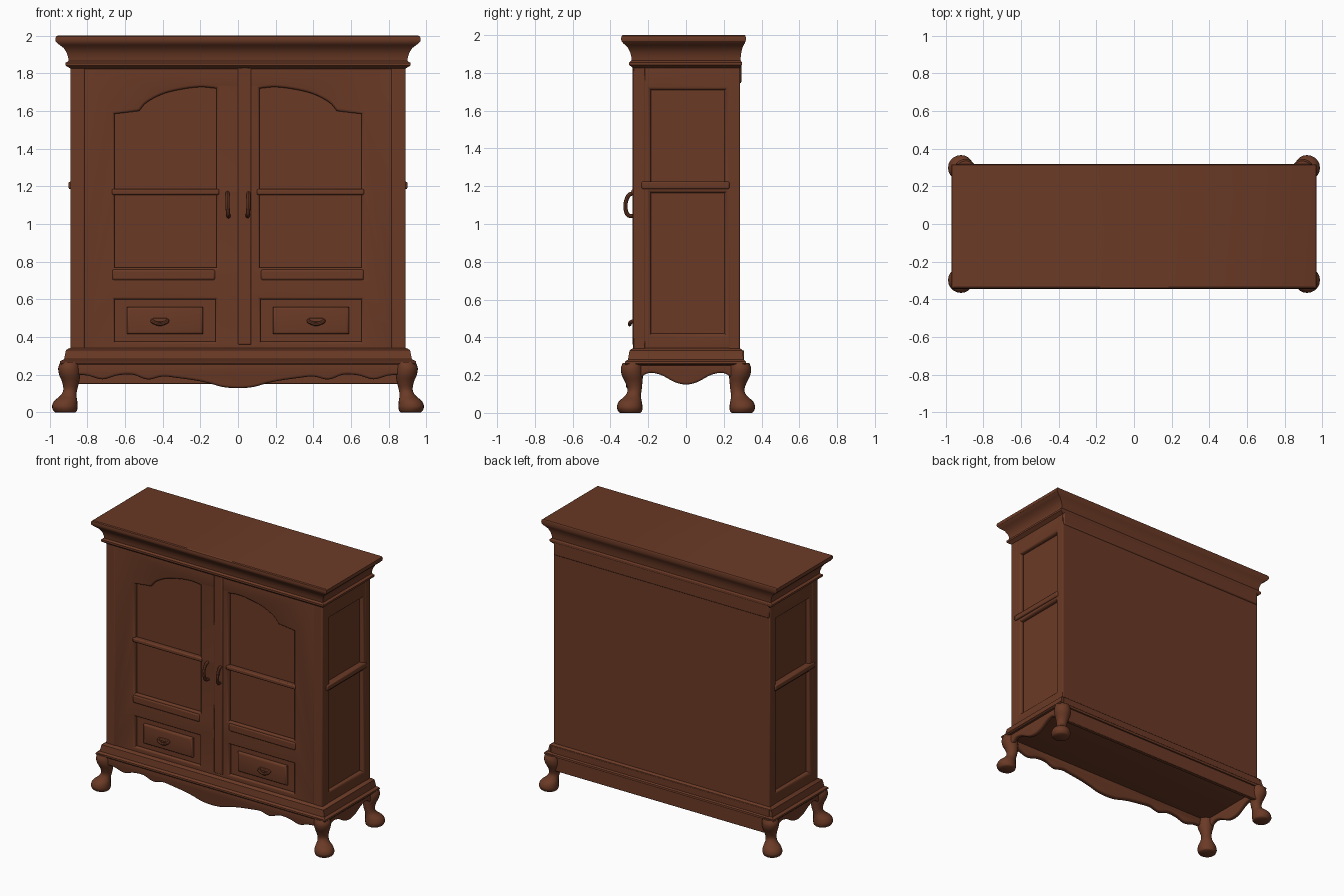
import bpy, bmesh, math
from mathutils import Vector

if "Cube" in bpy.data.objects:
    bpy.data.objects.remove(bpy.data.objects["Cube"])

wood = bpy.data.materials.new("reddish brown wood")
wood.diffuse_color = (0.145, 0.042, 0.019, 1)
wood.use_nodes = True
wood.node_tree.nodes["Principled BSDF"].inputs["Base Color"].default_value = wood.diffuse_color


def finish(name, bm, bevel=0.0, angle=40):
    """Turn a bmesh into a named, coloured, smooth-shaded object."""
    bmesh.ops.remove_doubles(bm, verts=bm.verts, dist=1e-5)
    bmesh.ops.recalc_face_normals(bm, faces=bm.faces)
    me = bpy.data.meshes.new(name)
    bm.to_mesh(me)
    bm.free()
    ob = bpy.data.objects.new(name, me)
    bpy.context.collection.objects.link(ob)
    me.materials.clear()
    me.materials.append(wood)
    for f in me.polygons:
        f.material_index = 0
    if bevel:
        m = ob.modifiers.new("soft edges", 'BEVEL')
        m.width, m.segments = bevel, 2
    bpy.ops.object.select_all(action='DESELECT')
    ob.select_set(True)
    bpy.context.view_layer.objects.active = ob
    bpy.ops.object.shade_smooth_by_angle(angle=math.radians(angle))
    return ob


def box(name, x0, x1, y0, y1, z0, z1, bevel=0.0):
    bm = bmesh.new()
    bmesh.ops.create_cube(bm, size=1)
    for v in bm.verts:
        v.co = ((x0 + x1) / 2 + v.co.x * (x1 - x0), (y0 + y1) / 2 + v.co.y * (y1 - y0),
                (z0 + z1) / 2 + v.co.z * (z1 - z0))
    return finish(name, bm, bevel)


def loft(name, rings, angle=40):
    """Skin a stack of equal-sized rings and cap both ends."""
    bm = bmesh.new()
    vr = [[bm.verts.new(p) for p in r] for r in rings]
    n = len(vr[0])
    for a, b in zip(vr, vr[1:]):
        for i in range(n):
            bm.faces.new((a[i], a[(i + 1) % n], b[(i + 1) % n], b[i]))
    bm.faces.new(vr[0])
    bm.faces.new(vr[-1])
    return finish(name, bm, 0, angle)


def smooth(pts, steps=6):
    """Catmull-Rom curve through points of any dimension."""
    p = [Vector(q) for q in pts]
    p = [2 * p[0] - p[1]] + p + [2 * p[-1] - p[-2]]
    out = []
    for a, b, c, d in zip(p, p[1:], p[2:], p[3:]):
        for k in range(steps):
            t = k / steps
            out.append(0.5 * (2 * b + (c - a) * t + (2 * a - 5 * b + 4 * c - d) * t * t
                              + (3 * b - a - 3 * c + d) * t ** 3))
    return out + [p[-2]]


def curve_mesh(name, cu, loc=(0, 0, 0), rot=(0, 0, 0)):
    tmp = bpy.data.objects.new(name + "_curve", cu)
    bpy.context.collection.objects.link(tmp)
    me = bpy.data.meshes.new_from_object(tmp.evaluated_get(bpy.context.evaluated_depsgraph_get()))
    bpy.data.objects.remove(tmp)
    bm = bmesh.new()
    bm.from_mesh(me)
    ob = finish(name, bm)
    ob.location, ob.rotation_euler = loc, rot
    return ob


def add_spline(cu, pts, cyclic):
    s = cu.splines.new('POLY')
    s.points.add(len(pts) - 1)
    for sp, p in zip(s.points, pts):
        sp.co = (p[0], p[1], p[2] if len(p) > 2 else 0, 1)
    s.use_cyclic_u = cyclic


def plate(name, loops, depth, bevel, loc, rot):
    """Flat plate with holes and rounded edges, cut from 2D outlines."""
    cu = bpy.data.curves.new(name, 'CURVE')
    cu.dimensions, cu.fill_mode = '2D', 'BOTH'
    cu.extrude, cu.bevel_depth, cu.bevel_resolution, cu.offset = depth / 2 - bevel, bevel, 2, -bevel
    for pts in loops:
        add_spline(cu, pts, True)
    return curve_mesh(name, cu, loc, rot)


def rod(name, pts, r):
    cu = bpy.data.curves.new(name, 'CURVE')
    cu.dimensions, cu.bevel_depth, cu.bevel_resolution, cu.use_fill_caps = '3D', r, 2, True
    add_spline(cu, smooth(pts), False)
    return curve_mesh(name, cu)


def rect(x0, x1, z0, z1):
    return [(x0, z0), (x1, z0), (x1, z1), (x0, z1)]


def moulding(name, profile, back):
    """Rectangular moulding around the body; profile is (offset, z)."""
    loft(name, [[(sx * (0.89 + o), (0.285 + o * back) if sy > 0 else (-0.28 - o * 0.8), z)
                 for sx, sy in ((-1, -1), (1, -1), (1, 1), (-1, 1))] for o, z in profile], 30)


FRONT, SIDE = (math.pi / 2, 0, 0), (math.pi / 2, 0, math.pi / 2)

# Body core and corner posts
box("cabinet_core", -0.855, 0.855, -0.252, 0.285, 0.26, 1.9)
for s in (-1, 1):
    for y0, y1 in ((-0.28, -0.215), (0.225, 0.285)):
        box("corner_post", *sorted((s * 0.815, s * 0.89)), y0, y1, 0.3, 1.88, 0.006)

# Front door frame with arched and rectangular openings
arch = smooth([(0.525, 1.6), (0.485, 1.645), (0.4, 1.69), (0.3, 1.715), (0.2, 1.727), (0.115, 1.72)])
upper = [(0.115, 1.185), (0.655, 1.185), (0.655, 1.585)] + [tuple(p) for p in arch]
holes = [upper, rect(0.115, 0.655, 0.77, 1.155), rect(0.12, 0.655, 0.375, 0.6)]
holes += [[(-x, z) for x, z in reversed(h)] for h in holes]
plate("door_frame", [rect(-0.88, 0.88, 0.3, 1.86)] + holes, 0.034, 0.014, (0, -0.261, 0), FRONT)

# Door meeting strip, rails, drawer fronts and handles
box("door_meeting_strip", 0.0, 0.07, -0.284, -0.25, 0.36, 1.83, 0.005)
for s in (-1, 1):
    box("door_middle_rail", *sorted((s * 0.1, s * 0.67)), -0.288, -0.25, 1.155, 1.185, 0.008)
    box("door_lower_rail", *sorted((s * 0.12, s * 0.67)), -0.284, -0.25, 0.70, 0.76, 0.012)
    x0, x1 = sorted((s * 0.185, s * 0.59))
    plate("drawer_front", [rect(x0, x1, 0.415, 0.56)], 0.034, 0.014, (0, -0.259, 0), FRONT)
    h = s * 0.056
    rod("door_handle", [(h, -0.275, 1.165), (h, -0.305, 1.15), (h, -0.321, 1.1),
                        (h - s * 0.004, -0.31, 1.05), (h - s * 0.006, -0.275, 1.04)], 0.011)
    d = s * 0.415
    rod("drawer_pull", [(d - 0.04, -0.265, 0.49), (d - 0.036, -0.293, 0.48), (d, -0.298, 0.468),
                        (d + 0.036, -0.293, 0.48), (d + 0.04, -0.265, 0.49)], 0.01)
    box("drawer_pull_plate", d - 0.04, d + 0.04, -0.284, -0.26, 0.48, 0.5, 0.004)

# Side frames with two recessed panels and a rail
for s in (-1, 1):
    plate("side_frame", [rect(-0.27, 0.28, 0.3, 1.86), rect(-0.185, 0.205, 0.42, 1.165),
                         rect(-0.185, 0.205, 1.225, 1.71)], 0.045, 0.02, (s * 0.866, 0, 0), SIDE)
    box("side_rail", *sorted((s * 0.85, s * 0.9)), -0.235, 0.23, 1.185, 1.225, 0.008)

# Cornice and frieze strip on the back
moulding("cornice", [(-0.01, 1.82), (0.012, 1.833), (0.026, 1.842), (0.026, 1.856), (0.01, 1.866),
                     (0.012, 1.885), (0.02, 1.91), (0.036, 1.935), (0.056, 1.95), (0.066, 1.957),
                     (0.078, 1.97), (0.08, 1.982), (0.077, 1.995), (0.068, 2.0)], 0.4)
box("back_frieze", -0.885, 0.885, 0.25, 0.293, 1.745, 1.85, 0.008)

# Base moulding, its underside is the cabinet floor
moulding("base_moulding", [(-0.01, 0.345), (0.012, 0.338), (0.024, 0.33), (0.03, 0.3), (0.034, 0.282),
                           (0.054, 0.272), (0.056, 0.262), (0.05, 0.255), (0.03, 0.25)], 0.6)

# Scalloped front apron
half = [(0, 0.128), (0.08, 0.134), (0.15, 0.153), (0.22, 0.168), (0.32, 0.182), (0.4, 0.19), (0.48, 0.174),
        (0.56, 0.2), (0.64, 0.196), (0.72, 0.175), (0.8, 0.195), (0.88, 0.2)]
edge = smooth([(-x, z) for x, z in reversed(half[1:])] + half, 5)
plate("front_apron", [[tuple(p) for p in edge] + [(0.88, 0.27), (-0.88, 0.27)]],
      0.04, 0.014, (0, -0.298, 0), FRONT)

# Side aprons and straight back board
edge = smooth([(-0.27, 0.165), (-0.23, 0.195), (-0.19, 0.212), (-0.13, 0.2), (-0.06, 0.163), (0, 0.15),
               (0.06, 0.163), (0.13, 0.2), (0.19, 0.212), (0.23, 0.195), (0.27, 0.165)], 5)
for s in (-1, 1):
    plate("side_apron", [[tuple(p) for p in edge] + [(0.27, 0.27), (-0.27, 0.27)]],
          0.036, 0.012, (s * 0.908, 0, 0), SIDE)
box("back_board", -0.9, 0.9, 0.28, 0.308, 0.15, 0.33, 0.004)

# Cabriole legs: (z, centre x, centre y, radius)
leg = smooth([(0.265, 0.893, 0.283, 0.052), (0.235, 0.897, 0.287, 0.058), (0.2, 0.894, 0.284, 0.056),
              (0.16, 0.889, 0.276, 0.045), (0.12, 0.891, 0.272, 0.037), (0.09, 0.9, 0.281, 0.042),
              (0.06, 0.915, 0.295, 0.061), (0.03, 0.92, 0.298, 0.068), (0.008, 0.918, 0.296, 0.062),
              (0.0, 0.917, 0.295, 0.054)], 4)
for sx in (-1, 1):
    for sy in (-1, 1):
        loft(("front" if sy < 0 else "back") + "_leg",
             [[(sx * (cx + r * math.cos(a * math.pi / 10)), sy * (cy + r * math.sin(a * math.pi / 10)), max(z, 0))
               for a in range(20)] for z, cx, cy, r in leg], 60)
